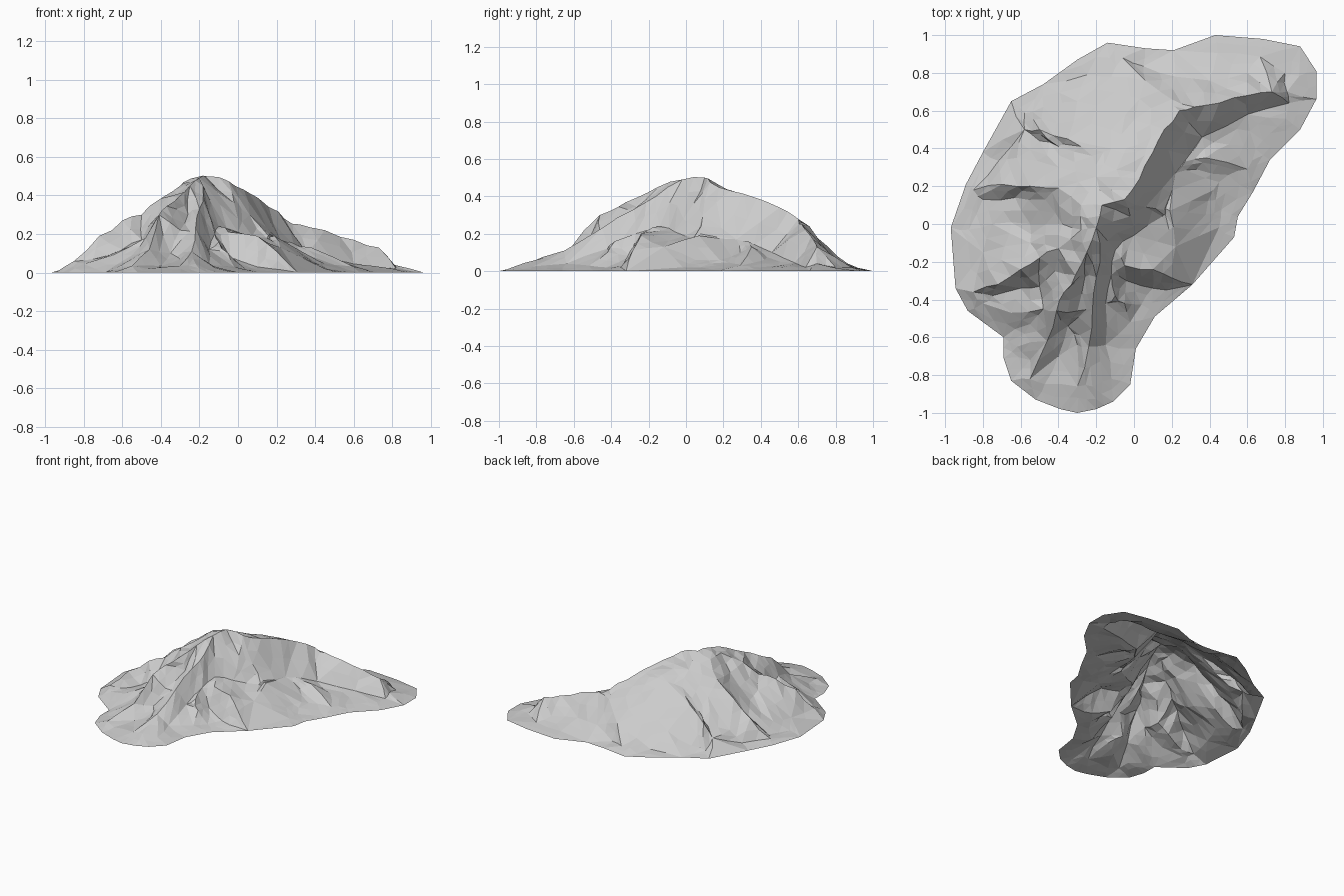
import bpy, bmesh, random
from mathutils import Vector
from mathutils.geometry import delaunay_2d_cdt

random.seed(4)

# Foot of the mountain on the ground
outline = [(-.14, .96), (.06, .93), (.21, .92), (.43, 1), (.68, .98), (.88, .94), (.965, .81),
           (.965, .66), (.88, .5), (.72, .34), (.63, .17), (.55, .04), (.53, -.07), (.31, -.32),
           (.11, -.49), (.01, -.66), (-.02, -.85), (-.11, -.94), (-.2, -.98), (-.3, -1),
           (-.39, -.98), (-.52, -.93), (-.65, -.83), (-.69, -.71), (-.69, -.6), (-.88, -.46),
           (-.945, -.34), (-.97, -.02), (-.89, .21), (-.8, .38), (-.65, .65), (-.48, .74), (-.3, .87)]

# Main crest, from the southern arete over the summit to the north-east
crest = [(-.55, -.82, .035), (-.46, -.62, .12), (-.41, -.46, .3), (-.37, -.36, .345), (-.31, -.27, .39),
         (-.25, -.15, .45), (-.2, -.02, .49), (-.17, .1, .5), (-.05, .13, .475), (.03, .24, .43),
         (.1, .38, .39), (.16, .5, .34), (.24, .6, .28), (.32, .62, .25), (.45, .64, .22),
         (.6, .68, .17), (.73, .7, .13), (.81, .7, .04)]
# Base of the steep south-east cliff
cliff_foot = [(-.1, -.14, .24), (0, -.06, .21), (.15, .04, .18), (.22, .27, .17),
              (.36, .46, .1), (.6, .58, .045), (.82, .64, .02)]
gully = [(-.4, -.7, .035), (-.35, -.54, .1), (-.3, -.46, .22), (-.26, -.28, .3)]

# Side spurs and the steep ground under each
spurs = [
    [(-.22, -.86, .045), (-.24, -.65, .11), (-.22, -.45, .23), (-.2, -.28, .33), (-.18, -.16, .4)],
    [(-.05, -.22, .21), (.1, -.24, .19), (.2, -.285, .11)],
    [(.27, .33, .16), (.38, .35, .13), (.6, .29, .03)],
    [(-.02, .04, .36), (.06, .09, .3), (.19, .07, .19)],
    [(-.06, .88, .03), (.06, .76, .13), (.2, .66, .24)],
]
west_spurs = [
    [(-.85, .18, .03), (-.7, .21, .16), (-.55, .2, .27), (-.4, .19, .375)],
    [(-.58, .5, .085), (-.5, .5, .18), (-.35, .45, .26), (-.12, .4, .36), (.02, .42, .37)],
    [(-.85, -.36, .06), (-.72, -.32, .19), (-.6, -.24, .27), (-.5, -.18, .3), (-.4, -.13, .385),
     (-.28, -.03, .465)],
]
spur_feet = [
    [(-.8, .13, .03), (-.63, .14, .12), (-.47, .13, .28)],
    [(-.5, .44, .13), (-.4, .41, .21), (-.22, .36, .33)],
    [(-.75, -.38, .07), (-.6, -.34, .12), (-.5, -.33, .17), (-.42, -.25, .29)],
    [(-.04, -.3, .08), (.1, -.34, .03), (.22, -.34, .015)],
    [(.33, .29, .1), (.5, .26, .04)],
    [(-.15, -.64, .04), (-.15, -.42, .12), (-.12, -.27, .2)],
]
# Loose slope points between the lines
south = [(-.3, -.86, .035), (-.3, -.64, .07), (-.12, -.82, .025), (-.1, -.38, .16), (-.02, -.52, .03),
         (-.05, -.42, .1), (-.65, -.47, .09), (-.8, -.42, .045), (-.55, -.53, .09), (-.48, -.45, .18),
         (-.62, -.65, .03), (-.55, -.72, .035), (.22, -.12, .13), (.38, .05, .06), (.42, .18, .06)]
north = [(-.75, 0, .07), (-.8, -.15, .055), (-.55, 0, .18), (-.38, 0, .35), (-.62, .35, .1),
         (-.4, .3, .28), (-.2, .25, .42), (-.3, .65, .12), (-.1, .6, .22), (-.12, .78, .07),
         (-.48, .62, .045), (.22, .78, .08), (.4, .76, .08), (.6, .8, .055), (.8, .8, .02),
         (.0, .55, .3), (.72, .48, .02), (.5, .42, .06), (-.55, -.1, .22), (.0, .33, .4),
         (-.28, .1, .465)]

# Collect points and crease lines for the triangulation
points = [Vector((x, y, 0)) for x, y in outline]
edges = []


def add_line(line, linked=True):
    start = len(points)
    points.extend(Vector(p) for p in line)
    if linked:
        edges.extend((i, i + 1) for i in range(start, len(points) - 1))


for line in [crest, cliff_foot, gully] + spurs + west_spurs + spur_feet:
    add_line(line)
add_line(south, False)
add_line(north, False)

# Gently sloping apron just inside the outline, where no spur reaches it
n = len(outline)
for i in range(n):
    a, b, c = (Vector(outline[(i + k) % n]) for k in (-1, 0, 1))
    along = (c - a).normalized()
    p = b + Vector((along.y, -along.x)) * .095
    if i != 13 and all((p - q.xy).length > .075 for q in points):
        points.append(Vector((p.x, p.y, .02)))

verts, _, faces, origin, _, _ = delaunay_2d_cdt(
    [p.xy for p in points], edges, [list(range(n))], 1, 1e-4)

# Hollow mountain shell, open underneath
bm = bmesh.new()
made = []
for v, src in zip(verts, origin):
    z = points[src[0]].z if src else .2
    made.append(bm.verts.new((v.x, v.y, z)))
for f in faces:
    bm.faces.new([made[i] for i in f])
count = len(bm.verts)

# Split each facet in four and roughen the new points
bmesh.ops.subdivide_edges(bm, edges=bm.edges[:], cuts=1, use_grid_fill=True)
bmesh.ops.triangulate(bm, faces=bm.faces[:])
bm.verts.ensure_lookup_table()
for v in bm.verts[count:]:
    if not v.is_boundary:
        v.co.x += random.uniform(-.01, .01)
        v.co.y += random.uniform(-.01, .01)
        v.co.z = max(.004, v.co.z + random.uniform(-.013, .009) * min(1, v.co.z * 6))
bmesh.ops.recalc_face_normals(bm, faces=bm.faces[:])
if sum(f.normal.z for f in bm.faces) < 0:
    bmesh.ops.reverse_faces(bm, faces=bm.faces[:])

mesh = bpy.data.meshes.new("mountain")
bm.to_mesh(mesh)
bm.free()
bpy.context.collection.objects.link(bpy.data.objects.new("mountain", mesh))
